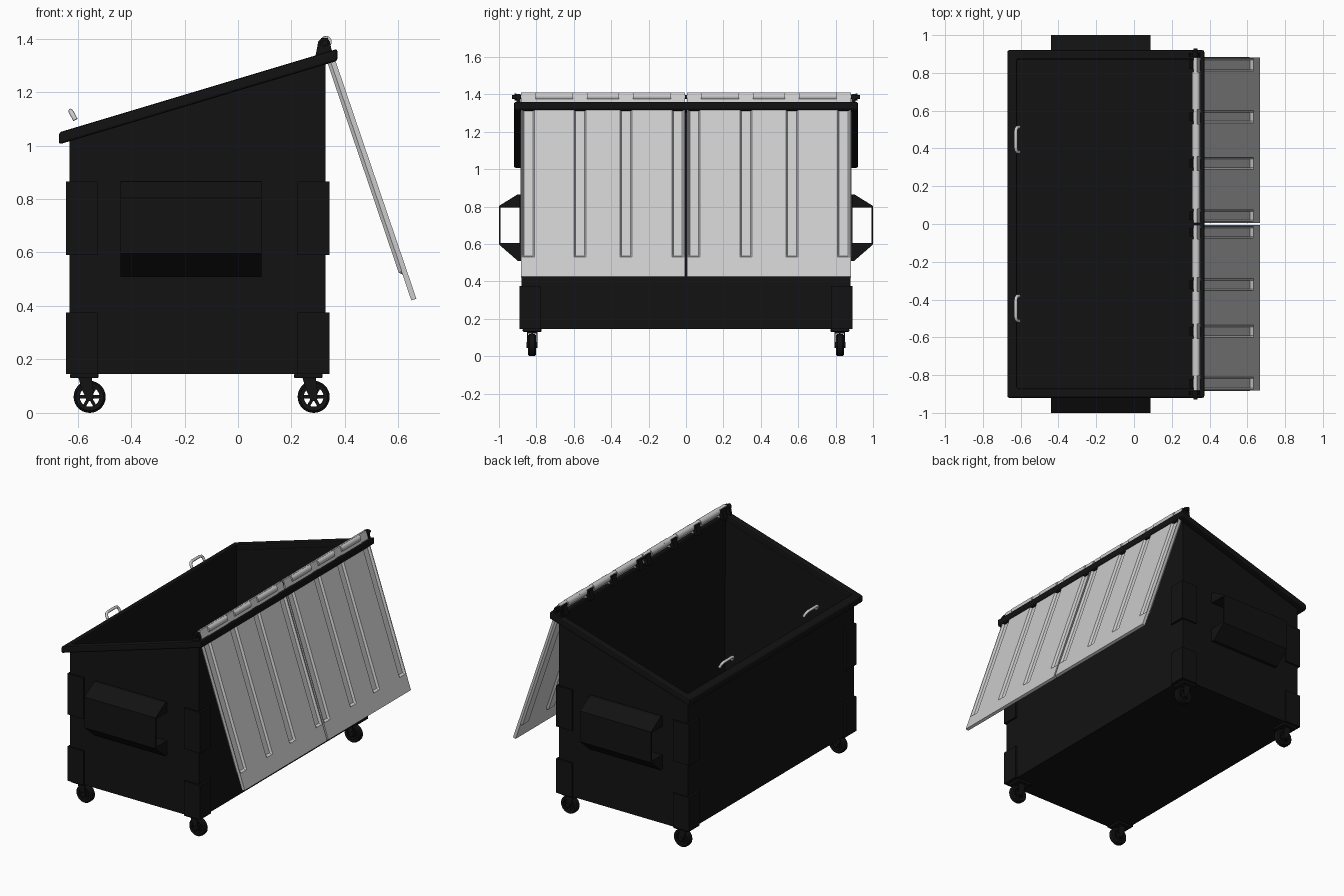
import bpy, bmesh, math
from mathutils import Vector, Matrix

if "Cube" in bpy.data.objects:
    bpy.data.objects.remove(bpy.data.objects["Cube"])

black = bpy.data.materials.new("black_paint")
black.diffuse_color = (0.006, 0.006, 0.006, 1)
black.use_nodes = True
black.node_tree.nodes["Principled BSDF"].inputs["Base Color"].default_value = black.diffuse_color


def finish(name, bm, mat=black, recalc=True, bevel=0, smooth=False):
    if recalc:
        bmesh.ops.recalc_face_normals(bm, faces=bm.faces)
    me = bpy.data.meshes.new(name)
    bm.to_mesh(me)
    bm.free()
    if smooth:
        me.shade_smooth()
        me.set_sharp_from_angle(angle=math.radians(35))
    ob = bpy.data.objects.new(name, me)
    bpy.context.collection.objects.link(ob)
    if mat:
        me.materials.append(mat)
    if bevel:
        m = ob.modifiers.new("bevel", 'BEVEL')
        m.width, m.segments = bevel, 2
    return ob


def prism_bm(pts, axis, a, b):
    """Extrude a 2D outline along an axis from a to b."""
    place = {'x': lambda p, t: (t, p[0], p[1]),
             'y': lambda p, t: (p[0], t, p[1]),
             'z': lambda p, t: (p[0], p[1], t)}[axis]
    bm = bmesh.new()
    lo = [bm.verts.new(place(p, a)) for p in pts]
    hi = [bm.verts.new(place(p, b)) for p in pts]
    bm.faces.new(lo)
    bm.faces.new(hi)
    for i in range(len(pts)):
        j = (i + 1) % len(pts)
        bm.faces.new((lo[i], lo[j], hi[j], hi[i]))
    bmesh.ops.recalc_face_normals(bm, faces=bm.faces)
    return bm


def prism(name, pts, axis, a, b, **kw):
    return finish(name, prism_bm(pts, axis, a, b), **kw)


def box(name, x0, x1, y0, y1, z0, z1, **kw):
    return prism(name, [(x0, y0), (x1, y0), (x1, y1), (x0, y1)], 'z', z0, z1, **kw)


def rod(name, x, z, r, y0, y1, n=16, mat=black):
    bm = bmesh.new()
    m = Matrix.Translation((x, (y0 + y1) / 2, z)) @ Matrix.Rotation(math.pi / 2, 4, 'X')
    bmesh.ops.create_cone(bm, cap_ends=True, segments=n, radius1=r, radius2=r,
                          depth=abs(y1 - y0), matrix=m)
    return finish(name, bm, mat, smooth=True)


def top(x):
    """Height of the sloping rim."""
    return 1.052 + 0.3 * (x + 0.66)


# Open bin body with a sloping top
X0, X1, Y = -0.63, 0.328, 0.88
bm = prism_bm([(X0, 0.145), (X1, 0.145), (X1, top(X1) - .01), (X0, top(X0) - .01)], 'y', -Y, Y)
bm.faces.ensure_lookup_table()
lid_face = max(bm.faces, key=lambda f: f.calc_center_median().z)
bmesh.ops.delete(bm, geom=[lid_face], context='FACES_ONLY')
body = finish("bin_body", bm, recalc=False)
sol = body.modifiers.new("wall", 'SOLIDIFY')
sol.thickness, sol.offset = 0.012, -1

# Rim frame around the opening
bm = bmesh.new()
loops = []
for (a, b, w, dz) in [(-.67, .372, .92, 0), (-.62, .318, .87, 0),
                      (-.62, .318, .87, -.045), (-.67, .372, .92, -.045)]:
    loops.append([bm.verts.new((x, y, top(x) + dz))
                  for x, y in [(a, -w), (b, -w), (b, w), (a, w)]])
for k in range(4):
    p, q = loops[k], loops[(k + 1) % 4]
    for i in range(4):
        j = (i + 1) % 4
        bm.faces.new((p[i], p[j], q[j], q[i]))
finish("rim_frame", bm, bevel=0.009)

# Fork sleeves on both ends
for s in (-1, 1):
    outline = [(.88, .795), (.88, .865), (.9, .865), (1.0, .803), (1.0, .597), (.9, .51),
               (.88, .51), (.88, .605), (.991, .605), (.991, .795)]
    prism("fork_sleeve", [(s * y, z) for y, z in outline], 'x', -0.44, 0.088)

# Corner reinforcement plates
for sx, xc in ((-1, X0), (1, X1)):
    for sy in (-1, 1):
        L = [(.014, .01), (-.105, .01), (-.105, 0), (0, 0), (0, -.105), (.014, -.105)]
        pts = [(xc + sx * u, sy * (Y + v)) for u, v in L]
        for z0, z1 in ((.145, .375), (.59, .865)):
            prism("corner_plate", pts, 'z', z0, z1)


# Casters
def caster(x, y):
    box("caster_plate", x - .073, x + .033, y - .05, y + .05, .13, .147, bevel=.004)
    bm = bmesh.new()
    prof = [(.037, -.02), (.052, -.022), (.059, -.014), (.06, 0),
            (.059, .014), (.052, .022), (.037, .02)]
    vs = [bm.verts.new((r, w, 0)) for r, w in prof]
    es = [bm.edges.new((vs[i], vs[(i + 1) % len(vs)])) for i in range(len(vs))]
    bmesh.ops.spin(bm, geom=vs + es, cent=(0, 0, 0), axis=(0, 1, 0),
                   angle=2 * math.pi, steps=28, use_merge=True)
    bmesh.ops.remove_doubles(bm, verts=bm.verts, dist=1e-5)
    finish("caster_tyre", bm, smooth=True).location = (x, y, .06)
    rod("caster_hub", x, .06, .016, y - .03, y + .03)
    for k in range(3):
        sp = box("caster_spoke", -.04, .04, -.012, .012, -.006, .006)
        sp.location, sp.rotation_euler = (x, y, .06), (0, k * math.pi / 3, 0)
    for s in (-1, 1):
        prism("caster_fork", [(x - .012, .05), (x + .012, .05), (x + .014, .085),
                              (x + .008, .132), (x - .042, .132), (x - .03, .09)],
              'y', y + s * .023, y + s * .028)
    box("caster_fork_crown", x - .04, x + .008, y - .028, y + .028, .122, .132)


for x in (-.555, .283):
    for y in (-.823, .823):
        caster(x, y)

# Hanging lids: thin moulded sheets with pressed channels
ribs = [(.012, .075), (.289, .353), (.535, .6), (.81, .876)]
start = Vector((.333, 0, 1.41))
down = Vector((.322, 0, -.947))
inward = Vector((-.947, 0, -.322))
for s, side in ((-1, "front"), (1, "back")):
    cols = [(.006, 0)]
    for a, b in ribs:
        cols += [(a, 0), (a + .009, 1), (b - .009, 1), (b, 0)]
    cols = sorted((s * y, d) for y, d in cols + [(.882, 0)])
    rows = [(0, 0), (.055, 0), (.065, 1), (.918, 1), (.93, 0), (1.038, 0)]
    bm = bmesh.new()
    grid = [[bm.verts.new(start + down * u + inward * (.014 * d * e) + Vector((0, y, 0)))
             for y, d in cols] for u, e in rows]
    for i in range(len(rows) - 1):
        for j in range(len(cols) - 1):
            bm.faces.new((grid[i][j], grid[i + 1][j], grid[i + 1][j + 1], grid[i][j + 1]))
    lid = finish(side + "_lid", bm, None, recalc=False)
    m = lid.modifiers.new("sheet", 'SOLIDIFY')
    m.thickness, m.offset = .02, -1

    # Hinge sleeves on the lid, lugs and end brackets on the rim
    for (a, b), (c, d) in zip(ribs, ribs[1:]):
        rod(side + "_lid_hinge_sleeve", .329, 1.388, .022, s * (b + .005), s * (c - .005), 14, None)
    for a, b in ribs:
        mid = (a + b) / 2
        prism("hinge_lug", [(.295, 1.33), (.345, 1.34), (.338, 1.395), (.312, 1.398)],
              'y', s * (mid - .022), s * (mid + .022))
    prism("hinge_end_bracket", [(.288, 1.325), (.352, 1.345), (.344, 1.388), (.334, 1.402),
                                (.312, 1.402), (.3, 1.388)], 'y', s * .886, s * .906)
    rod("hinge_nut", .322, 1.385, .018, s * .906, s * .918, 6)

    # Grab handles above the low edge
    cu = bpy.data.curves.new(side + "_handle", 'CURVE')
    cu.dimensions = '3D'
    cu.bevel_depth, cu.bevel_resolution, cu.use_fill_caps = .009, 3, True
    path = [(-.608, -.066, 1.096), (-.619, -.064, 1.116), (-.624, -.055, 1.126),
            (-.626, -.042, 1.129)]
    path += [(x, -y, z) for x, y, z in reversed(path)]
    sp = cu.splines.new('POLY')
    sp.points.add(len(path) - 1)
    for p, (x, y, z) in zip(sp.points, path):
        p.co = (x, y + s * .447, z, 1)
    sp.use_smooth = True
    bpy.context.collection.objects.link(bpy.data.objects.new(side + "_handle", cu))

rod("hinge_rod", .325, 1.385, .011, -.93, .93)
